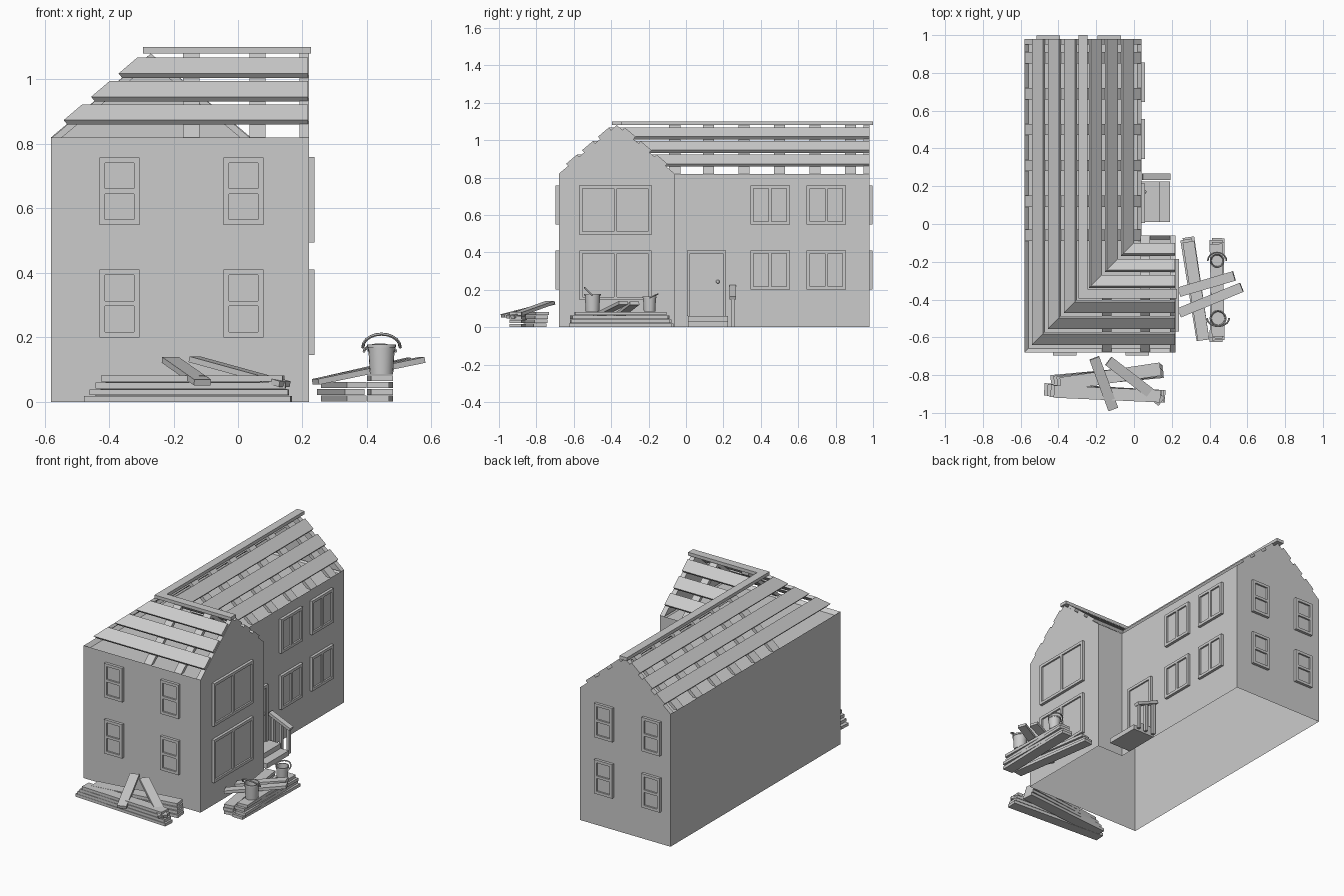
import bpy, bmesh, math
from mathutils import Vector, Matrix

if "Cube" in bpy.data.objects:
    bpy.data.objects.remove(bpy.data.objects["Cube"])

RX, RY, APEX, SLOPE = -0.27, -0.37, 1.08, 0.85   # ridge lines, ridge height, roof pitch
WALL = 0.82


def finish(name, bm):
    bmesh.ops.recalc_face_normals(bm, faces=bm.faces)
    me = bpy.data.meshes.new(name)
    bm.to_mesh(me)
    bm.free()
    ob = bpy.data.objects.new(name, me)
    bpy.context.collection.objects.link(ob)
    return ob


def sweep(name, rings, caps=True, closed=False):
    """Skin a list of equal-length point rings."""
    bm = bmesh.new()
    vs = [[bm.verts.new(p) for p in r] for r in rings]
    n = len(vs[0])
    for a, b in zip(vs, vs[1:] + (vs[:1] if closed else [])):
        for i in range(n):
            bm.faces.new((a[i], a[(i + 1) % n], b[(i + 1) % n], b[i]))
    if caps:
        bm.faces.new(vs[0])
        bm.faces.new(vs[-1])
    return finish(name, bm)


def prism(name, pts, axis, a, b):
    """Extrude a (horizontal, z) profile along x or y."""
    put = (lambda t, p: (t, p[0], p[1])) if axis == 'x' else (lambda t, p: (p[0], t, p[1]))
    return sweep(name, [[put(t, p) for p in pts] for t in (a, b)])


def boxes(name, items):
    """Several axis-aligned boxes (x0,x1,y0,y1,z0,z1) as one mesh."""
    bm = bmesh.new()
    for x0, x1, y0, y1, z0, z1 in items:
        m = Matrix.Translation(((x0 + x1) / 2, (y0 + y1) / 2, (z0 + z1) / 2)) @ \
            Matrix.Diagonal((x1 - x0, y1 - y0, z1 - z0, 1))
        bmesh.ops.create_cube(bm, size=1, matrix=m)
    return finish(name, bm)


def plank(name, a, b, width=0.065, thick=0.018):
    """Board whose centre line runs from a to b."""
    a, b = Vector(a), Vector(b)
    d = (b - a).normalized()
    s = d.cross(Vector((0, 0, 1))).normalized() * width / 2
    u = s.cross(d).normalized() * thick / 2
    return sweep(name, [[p - s - u, p + s - u, p + s + u, p - s + u] for p in (a, b)])


# L-shaped walls, open below, with a recessed attic floor
outline = [(-0.58, -0.68), (0.22, -0.68), (0.22, -0.06), (0.04, -0.06), (0.04, 0.98), (-0.58, 0.98)]
walls = sweep("house_walls", [[(x, y, z) for x, y in outline] for z in (0, WALL)])
bm = bmesh.new()
bm.from_mesh(walls.data)
bm.faces.ensure_lookup_table()
bottom = min(bm.faces, key=lambda f: f.calc_center_median().z)
bmesh.ops.delete(bm, geom=[bottom], context='FACES_ONLY')
top = max(bm.faces, key=lambda f: f.calc_center_median().z)
bmesh.ops.inset_region(bm, faces=[top], thickness=0.03, depth=-0.02)
bm.to_mesh(walls.data)
bm.free()

# Gable ends
for nm, axis, c, a, b in (("east_gable", 'x', RY, 0.19, 0.22), ("north_gable", 'y', RX, 0.95, 0.98)):
    prism(nm, [(c - 0.31, WALL), (c + 0.31, WALL), (c, APEX)], axis, a, b)


# Rafters
def chevron(c, lo=-0.31, hi=0.31, t=0.03):
    pts = [(lo, APEX + SLOPE * lo), (0, APEX)]
    pts += [(hi, APEX - SLOPE * hi), (hi - t, APEX - SLOPE * hi)] if hi > 0 else []
    pts += [(0, APEX - t), (lo + t, APEX + SLOPE * lo)]
    return [(c + s, z) for s, z in pts]


for y in (-0.06, 0.12, 0.31, 0.5, 0.69, 0.88):
    prism("main_rafter", chevron(RX), 'y', y - 0.03, y + 0.03)
prism("wing_rafter", chevron(RY), 'x', 0.035, 0.085)
prism("hip_rafter", chevron(RY, hi=0), 'x', -0.17, -0.12)


# Roof boards: mitred L-shaped runs following both wings
def roof_board(name, section, east, north):
    sweep(name, [[(east, RY + s, z) for s, z in section],
                 [(RX + s, RY + s, z) for s, z in section],
                 [(RX + s, north, z) for s, z in section]])


k = math.hypot(1, SLOPE)
for g in (-1, 1):
    for d in (0.06, 0.145, 0.23):
        c = Vector((g * d, APEX - SLOPE * d))
        u, n = Vector((1, -g * SLOPE)) / k * 0.038, Vector((g * SLOPE, 1)) / k * 0.018
        roof_board("roof_board", [c - u, c + u, c + u + n, c - u + n], 0.217, 0.98)
roof_board("ridge_board", [(-0.025, 1.08), (0.025, 1.08), (0.025, 1.1), (-0.025, 1.1)], 0.227, 1.0)


# Windows: frame bars with a recessed pane
def window(name, axis, plane, out, u0, u1, z0, z1, upright):
    w, m = 0.017, 0.008
    bars = [(u0, u0 + w, z0, z1), (u1 - w, u1, z0, z1),
            (u0 + w, u1 - w, z0, z0 + w), (u0 + w, u1 - w, z1 - w, z1)]
    uc, zc = (u0 + u1) / 2, (z0 + z1) / 2
    bars.append((uc - m, uc + m, z0 + w, z1 - w) if upright else (u0 + w, u1 - w, zc - m, zc + m))
    parts = [(b, 0.017) for b in bars] + [((u0 + w, u1 - w, z0 + w, z1 - w), 0.007)]
    items = []
    for (a, b, c, d), depth in parts:
        p, q = sorted((plane, plane + out * depth))
        items.append((p, q, a, b, c, d) if axis == 'x' else (a, b, p, q, c, d))
    boxes(name, items)


for z0, z1 in ((0.2, 0.41), (0.548, 0.758)):
    for x in (-0.3675, 0.0175):
        window("front_window", 'y', -0.68, -1, x - 0.062, x + 0.062, z0, z1, False)
    for x in (-0.455, -0.13):
        window("back_window", 'y', 0.98, 1, x - 0.062, x + 0.062, z0, z1, False)
    for y in (0.45, 0.75):
        window("side_window", 'x', 0.04, 1, y - 0.105, y + 0.105, z0, z1, True)
for z0, z1 in ((0.145, 0.41), (0.494, 0.759)):
    window("large_window", 'x', 0.22, 1, -0.57, -0.185, z0, z1, True)

# Door, knob, steps and railing
boxes("door", [(0.04, 0.057, 0.005, 0.022, 0.06, 0.41), (0.04, 0.057, 0.198, 0.215, 0.06, 0.41),
               (0.04, 0.057, 0.022, 0.198, 0.393, 0.41), (0.04, 0.048, 0.022, 0.198, 0.06, 0.393)])
bpy.ops.mesh.primitive_uv_sphere_add(segments=12, ring_count=8, radius=0.01, location=(0.056, 0.17, 0.243))
bpy.context.object.name = "door_knob"
boxes("door_steps", [(0.04, 0.135, 0.01, 0.225, 0, 0.06), (0.135, 0.19, 0.01, 0.225, 0, 0.03)])
boxes("railing_posts", [(x - 0.009, x + 0.009, 0.241, 0.259, 0, 0.242 - 0.5 * x) for x in (0.065, 0.12, 0.172)])
plank("handrail", (0.045, 0.25, 0.217), (0.19, 0.25, 0.155), 0.034, 0.018)

# Front lumber pile: two crossing stacks plus leaning boards
for i in range(4):
    z, e = 0.01 + i * 0.021, 0.017 * i
    plank("front_lumber", (-0.44 + e, -0.835 - 0.004 * i, z), (0.155 - e * 0.3, -0.78 + 0.004 * i, z), 0.07)
    plank("front_lumber", (-0.475 + e, -0.875 - 0.004 * i, z - 0.001), (0.165 - e * 0.5, -0.912, z - 0.001), 0.065)
plank("front_leaning_board", (-0.21, -0.71, 0.13), (-0.11, -0.98, 0.06), 0.055)
plank("front_leaning_board", (-0.135, -0.725, 0.132), (0.145, -0.94, 0.055), 0.055)

# Side lumber pile
for i in range(4):
    z, j = 0.01 + i * 0.021, 0.006 * (-1) ** i
    plank("side_lumber", (0.44 + j, -0.075 - 0.01 * i, z), (0.44 - j, -0.625 + 0.01 * i, z), 0.068)
    if i < 3:
        plank("side_lumber", (0.282 + j, -0.07 - 0.012 * i, z), (0.365 + j / 2, -0.615, z), 0.062)
plank("side_leaning_board", (0.24, -0.47, 0.062), (0.57, -0.335, 0.13), 0.052)
plank("side_leaning_board", (0.24, -0.36, 0.062), (0.53, -0.275, 0.128), 0.052)


# Paint buckets with swung handles
def bucket(x, y, z, k, tilt):
    n = 20
    prof = [(0.036, 0), (0.041, 0.083), (0.045, 0.083), (0.045, 0.093), (0.039, 0.093), (0.034, 0.008)]
    rings = [[(x + k * r * math.cos(2 * math.pi * i / n), y + k * r * math.sin(2 * math.pi * i / n), z + k * h)
              for i in range(n)] for r, h in prof]
    ob = sweep("bucket", rings)
    bpy.context.view_layer.objects.active = ob
    bpy.ops.object.select_all(action='DESELECT')
    ob.select_set(True)
    bpy.ops.object.shade_smooth_by_angle()
    up = Vector((0, math.cos(tilt), math.sin(tilt)))
    side = Vector((1, 0, 0)).cross(up)
    arc = []
    for i in range(11):
        t = math.pi * i / 10
        d = Vector((1, 0, 0)) * math.cos(t) + up * math.sin(t)
        c = Vector((x, y, z + 0.084 * k)) + d * 0.058 * k
        arc.append([c + (d * math.cos(a) + side * math.sin(a)) * 0.005 * k
                    for a in [math.tau * j / 6 for j in range(6)]])
    sweep("bucket_handle", arc)


bucket(0.445, -0.5, 0.085, 1.0, math.radians(135))
bucket(0.44, -0.195, 0.085, 0.85, math.radians(25))
